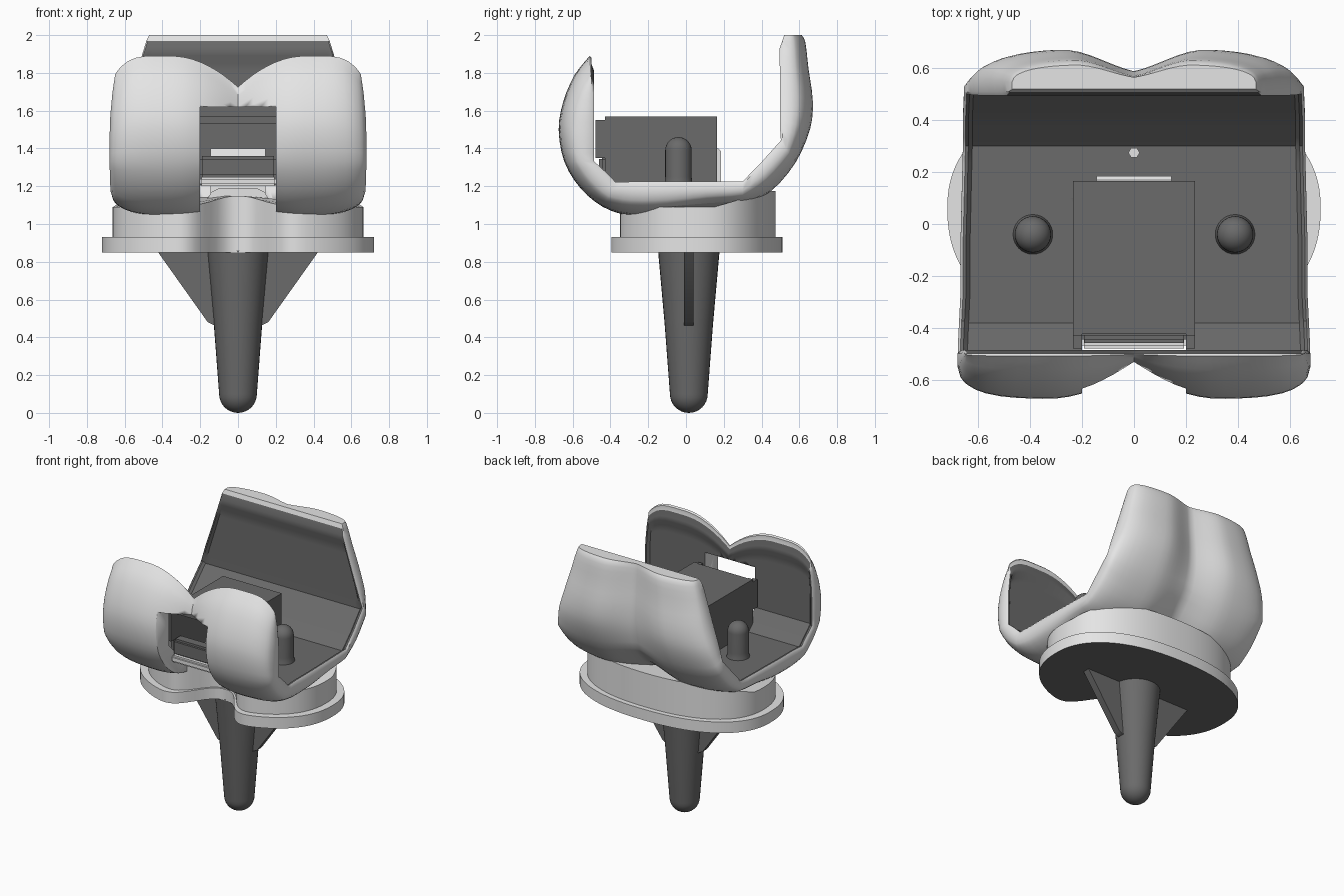
import bpy, bmesh, math
from mathutils import Vector

if "Cube" in bpy.data.objects:
    bpy.data.objects.remove(bpy.data.objects["Cube"])


def material(name, v):
    m = bpy.data.materials.new(name)
    m.diffuse_color = (v, v, v, 1)
    m.use_nodes = True
    m.node_tree.nodes["Principled BSDF"].inputs["Base Color"].default_value = m.diffuse_color
    return m


LIGHT = material("polished light grey", 0.78)
DARK = material("matte dark grey", 0.145)


def finish(bm, name, mats, angle=35):
    bmesh.ops.recalc_face_normals(bm, faces=bm.faces)
    me = bpy.data.meshes.new(name)
    bm.to_mesh(me)
    bm.free()
    ob = bpy.data.objects.new(name, me)
    bpy.context.collection.objects.link(ob)
    for m in mats:
        me.materials.append(m)
    bpy.ops.object.select_all(action='DESELECT')
    ob.select_set(True)
    bpy.context.view_layer.objects.active = ob
    bpy.ops.object.shade_smooth_by_angle(angle=math.radians(angle))
    return ob


def box(name, x, y, z, mat, bevel=0.0):
    bm = bmesh.new()
    bmesh.ops.create_cube(bm, size=1)
    for v in bm.verts:
        v.co = [a + (c + 0.5) * (b - a) for c, (a, b) in zip(v.co, (x, y, z))]
    if bevel:
        bmesh.ops.bevel(bm, geom=bm.edges[:], offset=bevel, segments=2, affect='EDGES')
    return finish(bm, name, [mat])


def prism(name, pts, axis, lo, hi, mat):
    """Extrude a 2D outline along x or y."""
    bm = bmesh.new()
    rings = [[bm.verts.new((w, a, b) if axis == 'x' else (a, w, b)) for a, b in pts] for w in (lo, hi)]
    for r in rings:
        bm.faces.new(r)
    n = len(pts)
    for i in range(n):
        k = (i + 1) % n
        bm.faces.new((rings[0][i], rings[0][k], rings[1][k], rings[1][i]))
    return finish(bm, name, [mat])


def lathe(name, prof, cx, cy, mat, n=32):
    """Turn an (r, z) profile about a vertical axis; r = 0 closes an end."""
    bm = bmesh.new()
    rings = []
    for r, z in prof:
        if r < 1e-4:
            rings.append([bm.verts.new((cx, cy, z))] * n)
        else:
            rings.append([bm.verts.new((cx + r * math.cos(t), cy + r * math.sin(t), z))
                          for t in (2 * math.pi * k / n for k in range(n))])
    for a, b in zip(rings, rings[1:]):
        for i in range(n):
            k = (i + 1) % n
            bm.faces.new(list(dict.fromkeys((a[i], a[k], b[k], b[i]))))
    return finish(bm, name, [mat])


def dome(r, zc, up, steps=8):
    return [(r * math.cos(t), zc + up * r * math.sin(t))
            for t in (math.pi / 2 * k / steps for k in range(steps + 1))]


# U-shaped condyle shell: inner y, z / outer y, z / half width
STATIONS = [
    (-.50, 1.88, -.51, 1.89, .65), (-.50, 1.78, -.59, 1.79, .665), (-.50, 1.65, -.65, 1.65, .676),
    (-.50, 1.50, -.675, 1.50, .68), (-.50, 1.33, -.645, 1.33, .68), (-.44, 1.27, -.56, 1.19, .678),
    (-.38, 1.21, -.44, 1.09, .675), (-.28, 1.21, -.30, 1.045, .67), (-.10, 1.21, -.10, 1.045, .67),
    (.10, 1.21, .12, 1.08, .665), (.30, 1.21, .30, 1.10, .66), (.40, 1.31, .45, 1.17, .66),
    (.51, 1.43, .58, 1.32, .655), (.51, 1.55, .66, 1.50, .62), (.51, 1.70, .675, 1.65, .57),
    (.51, 1.85, .652, 1.82, .522), (.51, 1.97, .635, 1.96, .485), (.52, 2.0, .615, 2.0, .47)]
SUB = 3


def catmull(a, b, c, d, t):
    return 0.5 * (2 * b + (c - a) * t + (2 * a - 5 * b + 4 * c - d) * t * t + (3 * b - a - 3 * c + d) * t ** 3)


def station(s):
    i = min(int(s), len(STATIONS) - 2)
    t = s - i
    p = [STATIONS[max(0, min(len(STATIONS) - 1, i + k))] for k in (-1, 0, 1, 2)]
    lin = [p[1][k] + (p[2][k] - p[1][k]) * t for k in (0, 1, 4)]
    return lin[0], lin[1], catmull(*[q[2] for q in p], t), catmull(*[q[3] for q in p], t), lin[2]


def lobe_height(x):
    a = abs(x)
    z = 1.89
    if a < .36:
        z -= .16 * (1 - a / .36) ** 2
    if a > .45:
        z -= .12 * ((a - .45) / .22) ** 3
    return z


half = [1, .985, .968, .945, .9, .84, .76, .68, .6, .52, .44, .37, .3, .24, .18, .12, .06]
US = [-u for u in half] + [0] + half[::-1]
bm = bmesh.new()
outer, inner = [], []
COUNT = (len(STATIONS) - 1) * SUB + 1
for i in range(COUNT):
    s = i / SUB
    iy, iz, oy, oz, hw = station(s)
    back = min(1, max(0, (s - 6) / 5))                      # blend from front lobes to back flange
    c = .72 - .2 * back
    ro, ri = [], []
    for u in US:
        a, x = abs(u), u * hw
        f = .3 + .7 * math.sqrt(1 - a ** (6.5 - 2.3 * back))
        if a < .5:                                          # middle groove
            vee, soft = (1 - a / .5) ** 2, .5 + .5 * math.cos(2 * math.pi * a)
            f *= 1 - c * (vee + (soft - vee) * .6 * back)
        pi, po = Vector((x, iy, iz)), Vector((x, oy, oz))
        po = pi.lerp(po, f)
        if a < .99 and 1 < i < COUNT - 4:                   # raised lip round the inner face
            lip = a > .96 or i < 4 or i > COUNT - 7
            d = po - pi
            pi += d.normalized() * (-.014 if lip else .004)
        for p in (pi, po):
            if p.y < -.3 and p.z > 1.33:                    # round the two lobes
                p.z = 1.33 + (p.z - 1.33) * (lobe_height(x) - 1.33) / .56
        ro.append(bm.verts.new(po))
        ri.append(bm.verts.new(pi))
    outer.append(ro)
    inner.append(ri)
last = len(US) - 1
for i in range(COUNT - 1):
    for j in range(last):
        for g in (outer, inner):
            f = bm.faces.new((g[i][j], g[i][j + 1], g[i + 1][j + 1], g[i + 1][j]))
            f.material_index = int(g is inner and 0 < j < last - 1 and 0 < i < COUNT - 4)
    for j in (0, last):
        bm.faces.new((outer[i][j], outer[i + 1][j], inner[i + 1][j], inner[i][j]))
for i in (0, COUNT - 1):
    for j in range(last):
        bm.faces.new((outer[i][j], outer[i][j + 1], inner[i][j + 1], inner[i][j]))
shell = finish(bm, "condyle_shell", [LIGHT, DARK], 40)

# Notch between the condyles
cutter = box("notch_cutter", (-.2, .2), (-.9, .1), (.9, 1.62), LIGHT)
cutter.hide_render = True
cutter.hide_viewport = True
mod = shell.modifiers.new("notch", 'BOOLEAN')
mod.operation, mod.solver, mod.object = 'DIFFERENCE', 'EXACT', cutter

# Hollow housing over the notch
for s in (-1, 1):
    box("housing_side", sorted((s * .2, s * .235)), (-.43, .165), (1.19, 1.57), DARK)
    box("housing_flange", sorted((s * .2, s * .235)), (-.48, -.43), (1.35, 1.55), DARK)
    # Fixing pegs
    lathe("fixing_peg", [(.078, 1.2), (.072, 1.225), (.07, 1.25)] + dome(.07, 1.39, 1), s * .39, -.04, DARK)
box("housing_top", (-.235, .235), (-.43, .165), (1.53, 1.57), DARK, .006)
box("housing_back", (-.235, .235), (.13, .165), (1.19, 1.57), DARK)
box("cam_bar_upper", (-.205, .205), (-.46, -.37), (1.245, 1.36), DARK, .015)
box("cam_bar_lower", (-.205, .205), (-.48, -.38), (1.2, 1.25), LIGHT, .012)

# Small spot on the shell floor behind the housing
lathe("floor_spot", [(0, 1.2), (.022, 1.2), (.022, 1.212), (0, 1.212)], 0, .275, LIGHT, 6)


# Kidney-shaped tray and bearing insert
def kidney(name, a, b, cy, notch, z0, z1, mats, insert=False):
    bm = bmesh.new()
    n = 128
    rings = [[], []]
    for k in range(n):
        t = 2 * math.pi * (k + .5) / n
        c, s = math.cos(t), math.sin(t)
        x = a * math.copysign(abs(c) ** (2 / 2.3), c)
        y = b * math.copysign(abs(s) ** (2 / 2.3), s)
        top = z1
        if s < 0:
            y = y * 1.1 + notch * math.exp(-(abs(x) / .19) ** 2.6)
            top += insert * .06 * math.exp(-(x / .17) ** 2)
        else:
            top += insert * .085 * min(1, max(0, (y - .09) / .28))
        for r, z in zip(rings, (z0, top)):
            r.append(bm.verts.new((x, y + cy, z)))
    under = bm.faces.new(rings[0])
    under.material_index = len(mats) - 1
    bm.faces.new(rings[1])
    for k in range(n):
        m = (k + 1) % n
        bm.faces.new((rings[0][k], rings[0][m], rings[1][m], rings[1][k]))
    return finish(bm, name, mats)


kidney("tray_plate", .72, .45, .06, .29, .85, .93, [LIGHT, DARK])
kidney("bearing_insert", .665, .413, .062, .26, .92, 1.09, [LIGHT], True)
prism("insert_post", [(-.1, 1.0), (-.1, 1.13), (0, 1.2), (.06, 1.4), (.17, 1.4), (.185, 1.385), (.185, 1.0)],
      'x', -.145, .145, LIGHT)
prism("insert_ridge", [(-.195, 1.0), (-.195, 1.08), (-.17, 1.12), (-.14, 1.17), (-.1, 1.19),
                       (.1, 1.19), (.14, 1.17), (.17, 1.12), (.195, 1.08), (.195, 1.0)],
      'y', -.1, .1, LIGHT)

# Tapered stem with two side fins
lathe("stem", dome(.1, .1, -1)[::-1] + [(.128, .47), (.163, .86), (0, .86)], 0, .015, DARK)
prism("stem_fins", [(-.43, .86), (.43, .86), (.16, .48), (.12, .46), (-.12, .46), (-.16, .48)],
      'y', -.01, .04, DARK)
